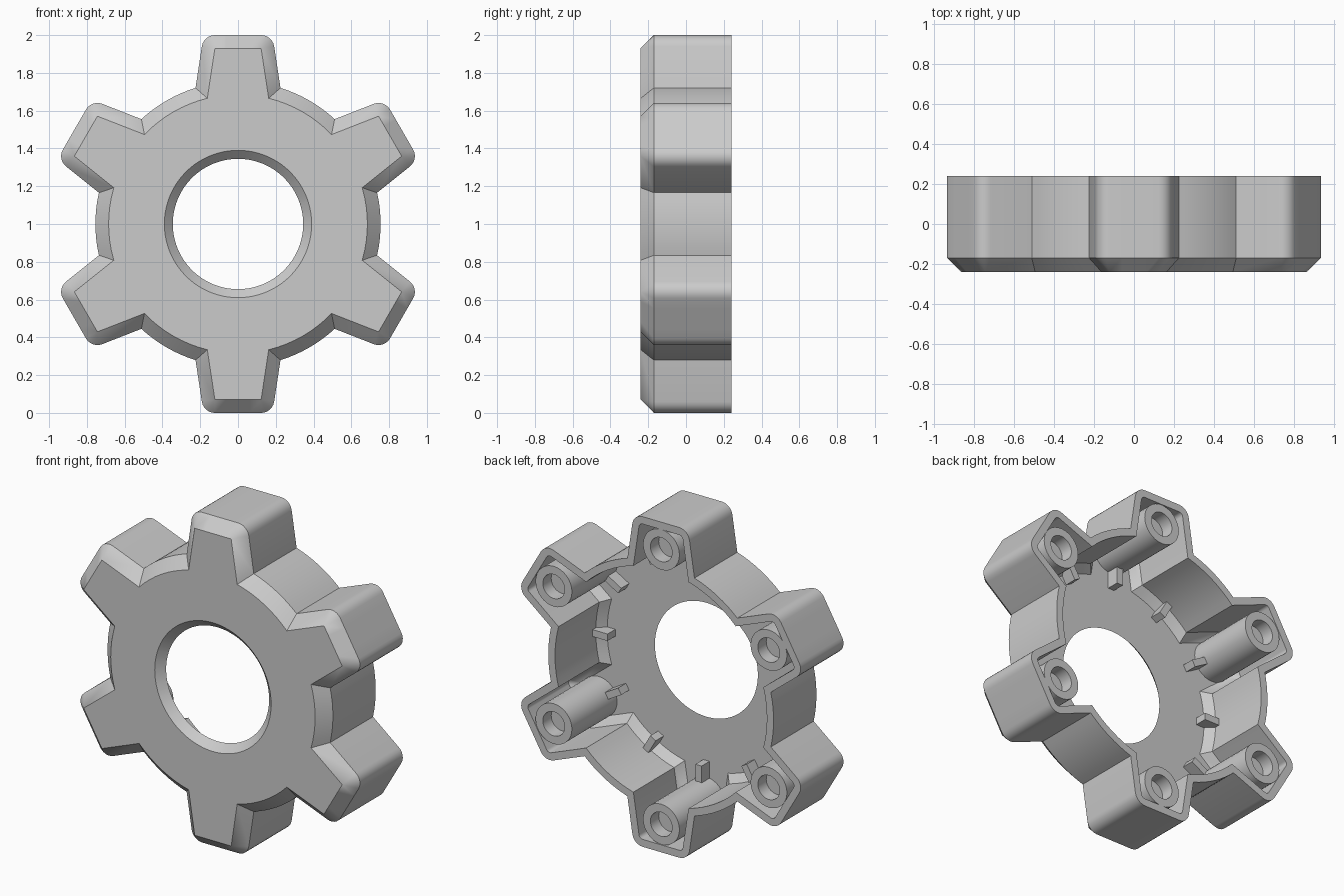
import bpy, bmesh
from math import sin, cos, pi, atan, atan2, sqrt, radians
from mathutils import Matrix, Vector

cube = bpy.data.objects.get("Cube")
if cube:
    bpy.data.objects.remove(cube, do_unlink=True)

grey = bpy.data.materials.new("light_grey")
grey.use_nodes = True
colour = (0.6, 0.6, 0.6, 1)
grey.diffuse_color = colour
grey.node_tree.nodes["Principled BSDF"].inputs["Base Color"].default_value = colour

TEETH = 6
FRONT, BACK = -0.24, 0.24
BEVEL, WALL = 0.07, 0.045
BODY_R = 0.755
TAPER = 0.152


def flank(z, inset):
    """Half width of a tooth at distance z from the centre."""
    return 0.225 - TAPER * (z - 0.72) - inset * sqrt(1 + TAPER ** 2)


def outline(inset):
    """Gear outline moved inwards by inset, as 2D points."""
    r = BODY_R - inset
    z = r
    for _ in range(12):
        z = sqrt(r * r - flank(z, inset) ** 2)
    base = Vector((flank(z, inset), z))
    # rounded tip corner
    centre_in = max(inset, BEVEL)
    cz = 1 - centre_in
    corner_r = max(BEVEL - inset, 0)
    corner = []
    for i in range(7):
        a = atan(TAPER) + (pi / 2 - atan(TAPER)) * i / 6
        corner.append(Vector((flank(cz, centre_in) + corner_r * cos(a),
                              cz + corner_r * sin(a))))
    end = corner[-1]
    tip = [Vector((end.x * (1 - t / 2), end.y)) for t in (1, 2, 3)]
    right = [base] + corner
    left = [Vector((-p.x, p.y)) for p in reversed(right)]
    # body arc leading to the next tooth
    a0 = pi - atan2(base.y, base.x)
    a1 = 2 * pi / TEETH + atan2(base.y, base.x)
    arc = [Vector((r * cos(a0 + (a1 - a0) * i / 8), r * sin(a0 + (a1 - a0) * i / 8)))
           for i in range(1, 8)]
    part = right + tip + left + arc
    return [Matrix.Rotation(2 * pi * k / TEETH, 2) @ p for k in range(TEETH) for p in part]


def finish(name, bm, smooth=True):
    bmesh.ops.remove_doubles(bm, verts=bm.verts, dist=0.0005)
    bmesh.ops.recalc_face_normals(bm, faces=bm.faces)
    mesh = bpy.data.meshes.new(name)
    bm.to_mesh(mesh)
    bm.free()
    mesh.materials.append(grey)
    ob = bpy.data.objects.new(name, mesh)
    bpy.context.collection.objects.link(ob)
    if smooth:
        bpy.ops.object.select_all(action='DESELECT')
        ob.select_set(True)
        bpy.context.view_layer.objects.active = ob
        bpy.ops.object.shade_smooth_by_angle(angle=radians(30))
    return ob


def skin(bm, loops, closed=False):
    """Join successive (2D points, y) loops with quads."""
    rings = [[bm.verts.new((p.x, y, p.y + 1)) for p in pts] for pts, y in loops]
    pairs = list(zip(rings, rings[1:]))
    if closed:
        pairs.append((rings[-1], rings[0]))
    for a, b in pairs:
        for i in range(len(a)):
            j = (i + 1) % len(a)
            bm.faces.new((a[i], a[j], b[j], b[i]))
    return rings


# Hollow gear shell with bevelled front and countersunk centre hole
full = outline(0)
hole = lambda r: [p.normalized() * r for p in full]
plate_y = FRONT + WALL
bm = bmesh.new()
skin(bm, [(full, BACK), (full, FRONT + BEVEL), (outline(BEVEL), FRONT),
          (hole(0.39), FRONT), (hole(0.345), plate_y),
          (outline(2 * WALL), plate_y), (outline(WALL), plate_y + WALL),
          (outline(WALL), BACK)], closed=True)
finish("gear_shell", bm)


def circle(r, centre, n=32):
    return [centre + Vector((cos(2 * pi * i / n), sin(2 * pi * i / n))) * r for i in range(n)]


# Screw posts, one inside each tooth, with a blind hole
for k in range(TEETH):
    a = pi / 2 + 2 * pi * k / TEETH
    c = Vector((cos(a), sin(a))) * 0.832
    post, bore = circle(0.122, c), circle(0.073, c)
    bm = bmesh.new()
    top = BACK - 0.003
    rings = skin(bm, [(post, plate_y - 0.005), (post, top), (bore, top), (bore, top - 0.08)])
    bm.faces.new(rings[0])
    bm.faces.new(rings[-1])
    finish(f"screw_post_{k + 1}", bm)

# Small radial locating tabs around the inside of the plate
for k in range(2 * TEETH):
    bm = bmesh.new()
    bmesh.ops.create_cube(bm, size=1)
    bmesh.ops.scale(bm, vec=(0.11, 0.08, 0.042), verts=bm.verts)
    bmesh.ops.translate(bm, vec=(0.665, plate_y + 0.035, 0), verts=bm.verts)
    bmesh.ops.rotate(bm, matrix=Matrix.Rotation(pi * k / TEETH, 3, 'Y'), verts=bm.verts)
    bmesh.ops.translate(bm, vec=(0, 0, 1), verts=bm.verts)
    finish(f"locating_tab_{k + 1}", bm, smooth=False)
